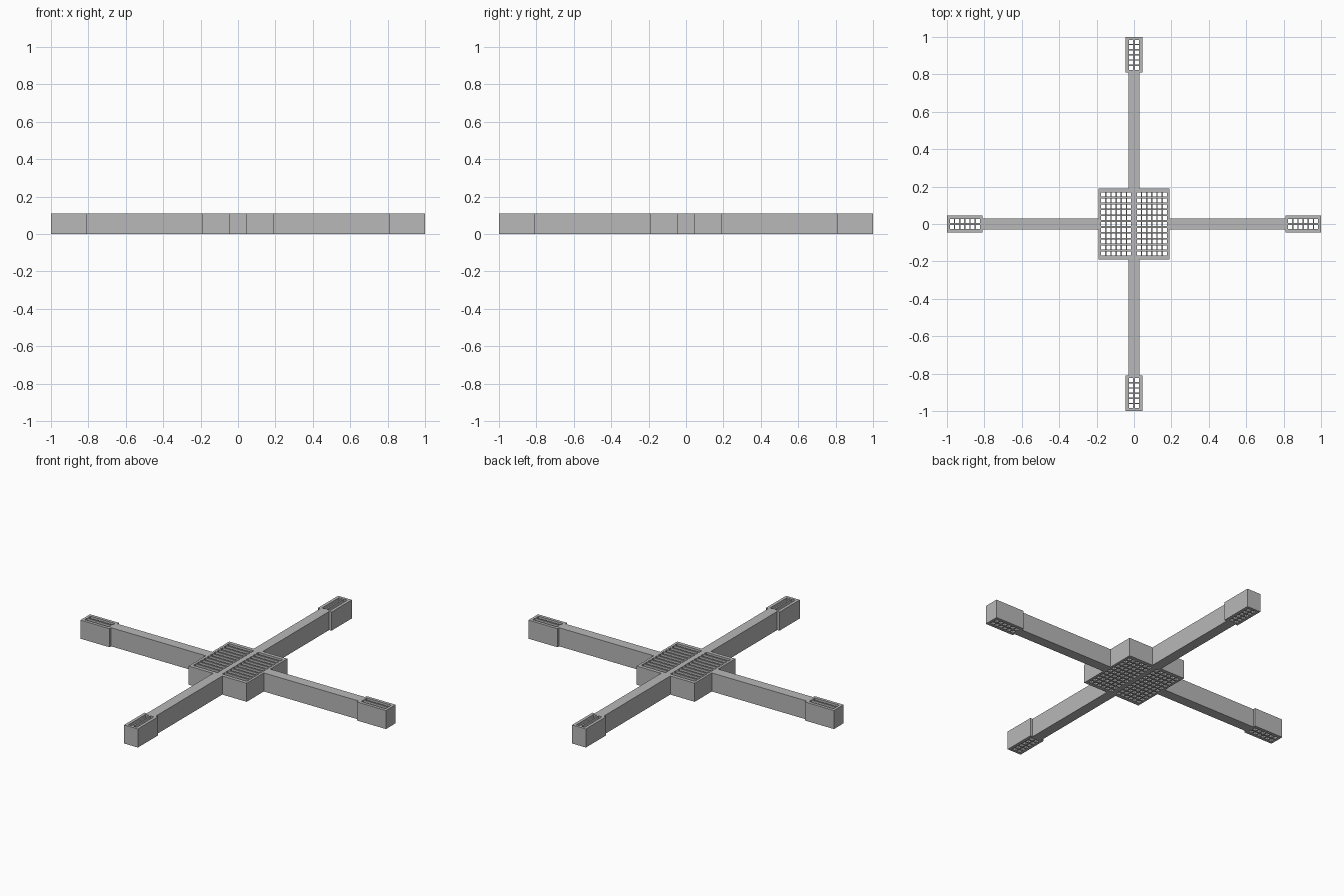
import bpy, bmesh

if "Cube" in bpy.data.objects:
    bpy.data.objects.remove(bpy.data.objects["Cube"])

H = 0.11          # overall height
BAR_TOP = 0.02    # top of the thin cross bars at the bottom of the slots

grey = bpy.data.materials.new("plain grey")
grey.diffuse_color = (0.48, 0.48, 0.48, 1)
grey.use_nodes = True
grey.node_tree.nodes["Principled BSDF"].inputs["Base Color"].default_value = grey.diffuse_color


def finish(name, bm):
    bmesh.ops.recalc_face_normals(bm, faces=bm.faces)
    me = bpy.data.meshes.new(name)
    bm.to_mesh(me)
    bm.free()
    me.materials.append(grey)
    ob = bpy.data.objects.new(name, me)
    bpy.context.collection.objects.link(ob)
    return ob


def breaks(lo, hi, slots):
    """Break points along one axis: odd cells are openings, even cells solid."""
    return [lo] + [v for c, w in slots for v in (c - w / 2, c + w / 2)] + [hi]


def cell_solid(name, axes, solid):
    """Outer skin of all grid cells for which solid(i, j, k) is true."""
    n = [len(a) - 1 for a in axes]
    bm = bmesh.new()
    verts = {}

    def vert(p):
        if p not in verts:
            verts[p] = bm.verts.new([axes[d][p[d]] for d in range(3)])
        return verts[p]

    def filled(c):
        return all(0 <= c[d] < n[d] for d in range(3)) and solid(*c)

    for c in ((i, j, k) for i in range(n[0]) for j in range(n[1]) for k in range(n[2])):
        if not filled(c):
            continue
        for d in range(3):
            for s in (0, 1):
                nb = list(c)
                nb[d] += 2 * s - 1
                if filled(nb):
                    continue
                u, v = (d + 1) % 3, (d + 2) % 3
                loop = []
                for a, b in ((0, 0), (1, 0), (1, 1), (0, 1)):
                    p = list(c)
                    p[d] += s
                    p[u] += a
                    p[v] += b
                    loop.append(vert(tuple(p)))
                bm.faces.new(loop if s else loop[::-1])
    return finish(name, bm)


def grating(name, x_range, y_range, x_holes, y_holes, bar_cells):
    """Block with long slots along x, crossed by thin low bars."""
    axes = (breaks(*x_range, x_holes), breaks(*y_range, y_holes), [0, BAR_TOP, H])

    def solid(i, j, k):
        if j % 2 == 0 or i in (0, len(axes[0]) - 2):
            return True
        if i % 2:
            return False
        return k == 0 or i in bar_cells   # low bars, or full-height dividers
    return cell_solid(name, axes, solid)


# central block: eleven rows of slots on each side of a middle rib
PITCH = 0.0278
right = [(0.026 + PITCH * i, 0.021) for i in range(6)]
left = [(-c, w) for c, w in reversed(right)]
rows = [((j - 5) * 0.0315, 0.022) for j in range(11)]
grating("centre_block", (-0.19, 0.19), (-0.19, 0.19), left + right, rows, {12})

# four arms, each with a slotted end pad
pad_holes = [(0.835 + PITCH * i, 0.021) for i in range(6)]
pad_rows = [(-0.016, 0.022), (0.016, 0.022)]
for q, side in enumerate(("right", "back", "left", "front")):
    arm = cell_solid(side + "_arm", ([0.19, 0.81], [-0.03, 0.03], [0, H]), lambda i, j, k: True)
    pad = grating(side + "_end_pad", (0.81, 1.0), (-0.045, 0.045), pad_holes, pad_rows, set())
    for ob in (arm, pad):
        ob.rotation_euler.z = q * 1.5707963
